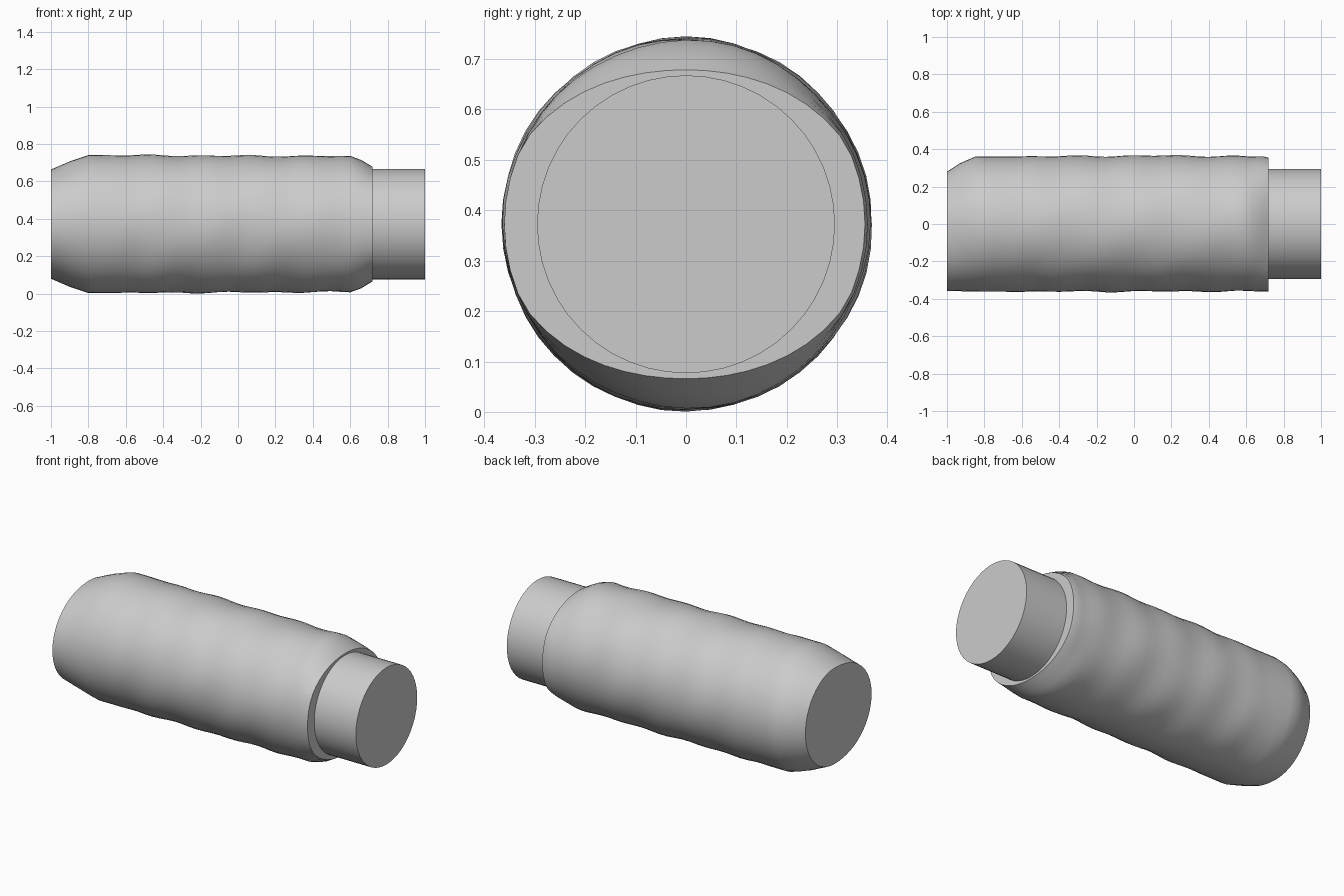
import bpy, bmesh, math

cube = bpy.data.objects.get("Cube")
if cube:
    bpy.data.objects.remove(cube, do_unlink=True)

grey = bpy.data.materials.new("light grey")
grey.use_nodes = True
colour = (0.6, 0.6, 0.6, 1)
grey.diffuse_color = colour
grey.node_tree.nodes["Principled BSDF"].inputs["Base Color"].default_value = colour

AXIS_Z, SIDES = 0.372, 48
BODY_R, NECK_R = 0.363, 0.295


def interpolate(points, x):
    """Piecewise linear profile lookup."""
    for (x0, r0), (x1, r1) in zip(points, points[1:]):
        if x <= x1:
            return r0 + (r1 - r0) * (x - x0) / (x1 - x0)
    return points[-1][1]


# Radius along the length for the top and bottom, the front and the back
CROWN = [(-1, 0.292), (-0.9, 0.335), (-0.8, 0.369), (0.6, 0.363), (0.66, 0.342), (0.73, 0.3)]
FRONT = [(-1, 0.357), (-0.85, 0.362), (0.73, 0.36)]
BACK = [(-1, 0.28), (-0.93, 0.325), (-0.85, 0.36), (0.2, 0.366), (0.7, 0.36), (0.73, 0.352)]


def body_radius(x, a):
    s = math.sin(a) ** 2
    # the shoulder pinches only near the top and bottom
    w = s if x < 0 else max(0, (s - 0.2) / 0.8)
    side = interpolate(FRONT if math.cos(a) < 0 else BACK, x)
    r = side * (1 - w) + interpolate(CROWN, x) * w
    # gentle dents along the soft wall
    fade = max(0, min(1, (0.7 - abs(x)) / 0.15))
    return r + fade * (0.003 * math.sin(23 * x + 2 * math.cos(a))
                       + 0.002 * math.sin(13 * x + 5 * a))


def loft(name, xs, radius):
    """Skin closed rings along x and cap both ends."""
    bm = bmesh.new()
    rings = []
    for x in xs:
        ring = []
        for i in range(SIDES):
            a = math.tau * i / SIDES
            r = radius(x, a)
            ring.append(bm.verts.new((x, r * math.cos(a), AXIS_Z + r * math.sin(a))))
        rings.append(ring)
    for p, q in zip(rings, rings[1:]):
        for i in range(SIDES):
            j = (i + 1) % SIDES
            bm.faces.new((p[i], p[j], q[j], q[i]))
    bm.faces.new(rings[0])
    bm.faces.new(rings[-1])
    bmesh.ops.recalc_face_normals(bm, faces=bm.faces)
    mesh = bpy.data.meshes.new(name)
    bm.to_mesh(mesh)
    bm.free()
    mesh.materials.append(grey)
    obj = bpy.data.objects.new(name, mesh)
    bpy.context.collection.objects.link(obj)
    bpy.ops.object.select_all(action="DESELECT")
    obj.select_set(True)
    bpy.context.view_layer.objects.active = obj
    bpy.ops.object.shade_smooth_by_angle(angle=math.radians(40))
    return obj


# Soft barrel with tapered rear and pinched shoulder
stations = [-1, -0.96, -0.93, -0.9, -0.85, -0.8] + [-0.8 + 0.05 * i for i in range(1, 29)]
stations += [0.63, 0.66, 0.695, 0.72]
loft("barrel", stations, body_radius)

# Round neck with a flat end
loft("neck", [0.68, 1.0], lambda x, a: NECK_R)
